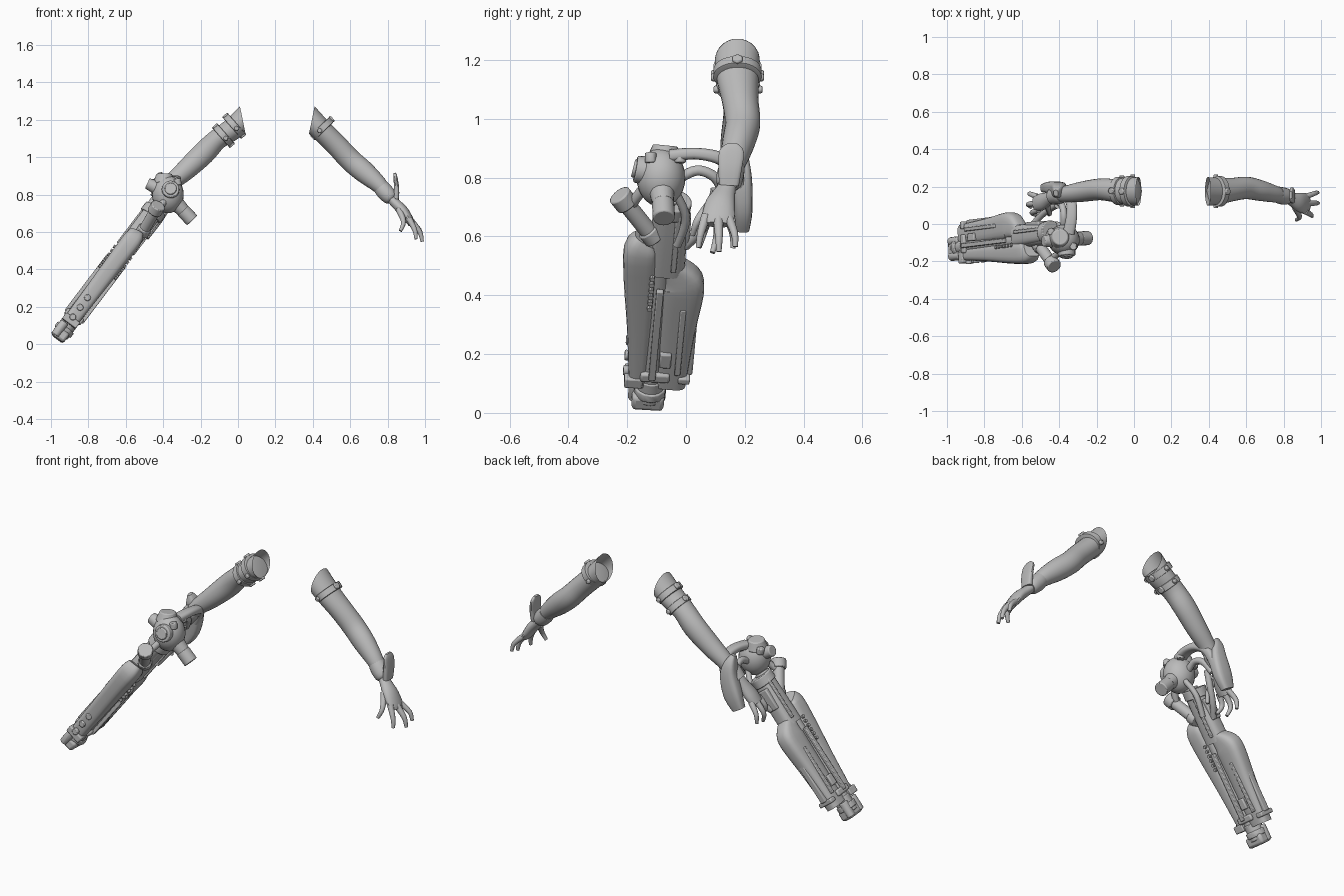
import bpy, bmesh, math
from mathutils import Vector, Matrix

grey = bpy.data.materials.new("plain grey")
grey.diffuse_color = (0.5, 0.5, 0.5, 1)


def finish(name, bm, bevel=0.0, angle=40):
    bmesh.ops.recalc_face_normals(bm, faces=bm.faces)
    me = bpy.data.meshes.new(name)
    bm.to_mesh(me)
    bm.free()
    me.materials.append(grey)
    me.polygons.foreach_set("use_smooth", [True] * len(me.polygons))
    me.set_sharp_from_angle(angle=math.radians(angle))
    ob = bpy.data.objects.new(name, me)
    bpy.context.collection.objects.link(ob)
    if bevel:
        m = ob.modifiers.new("bevel", 'BEVEL')
        m.width, m.segments = bevel, 2
    return ob


def spline(rows, n):
    """Catmull-Rom through rows of numbers."""
    rows = [Vector(r) for r in rows]
    out = []
    for i in range(len(rows) - 1):
        a, b = rows[max(i - 1, 0)], rows[i]
        c, d = rows[i + 1], rows[min(i + 2, len(rows) - 1)]
        for k in range(n):
            t = k / n
            out.append(0.5 * (2 * b + (c - a) * t + (2 * a - 5 * b + 4 * c - d) * t * t
                              + (3 * b - a - 3 * c + d) * t ** 3))
    return out + [rows[-1]]


def loft(name, rows, sides=16, steps=4, ref=(0, 1, 0), power=1.0, caps=True, cut=None, angle=40):
    """Skin rows of (x, y, z, half width along ref, half thickness)."""
    rows = spline(rows, steps)
    pts = [Vector(r[:3]) for r in rows]
    bm = bmesh.new()
    rings = []
    for i, p in enumerate(pts):
        t = (pts[min(i + 1, len(pts) - 1)] - pts[max(i - 1, 0)]).normalized()
        s = Vector(ref)
        s = (s - t * s.dot(t)).normalized()
        w = t.cross(s)
        ring = []
        for k in range(sides):
            a = 2 * math.pi * (k + 0.5) / sides
            c, q = math.cos(a), math.sin(a)
            c = math.copysign(abs(c) ** power, c)
            q = math.copysign(abs(q) ** power, q)
            ring.append(bm.verts.new(p + s * c * rows[i][3] + w * q * rows[i][4]))
        rings.append(ring)
    for a, b in zip(rings, rings[1:]):
        for k in range(sides):
            bm.faces.new((a[k], a[k - 1], b[k - 1], b[k]))
    if caps:
        bm.faces.new(rings[0])
        bm.faces.new(rings[-1])
    if cut:
        bmesh.ops.bisect_plane(bm, geom=bm.verts[:] + bm.edges[:] + bm.faces[:],
                               plane_co=cut[0], plane_no=cut[1], clear_outer=True)
    return finish(name, bm, angle=angle)


def rod(name, a, b, r, r2=None, sides=20, bevel=0.005):
    a, b = Vector(a), Vector(b)
    bm = bmesh.new()
    rot = (b - a).to_track_quat('Z', 'Y').to_matrix().to_4x4()
    bmesh.ops.create_cone(bm, cap_ends=True, segments=sides, radius1=r, radius2=r if r2 is None else r2,
                          depth=(b - a).length, matrix=Matrix.Translation((a + b) / 2) @ rot)
    return finish(name, bm, bevel)


def tube(name, pts, r, ref=(1, 0, 0), tip=None):
    n = len(pts) - 1
    rr = [r + ((tip if tip else r) - r) * i / n for i in range(n + 1)]
    return loft(name, [(*p, q, q) for p, q in zip(pts, rr)], 12, 4, ref)


def ball(name, c, s):
    bm = bmesh.new()
    bmesh.ops.create_uvsphere(bm, u_segments=24, v_segments=14, radius=1,
                              matrix=Matrix.Translation(c) @ Matrix.Diagonal((*s, 1)))
    return finish(name, bm)


# gun frame: u runs back from the muzzle, v across (towards +y), w outwards
MUZZLE = Vector((-0.95, -0.125, 0.05))
U = Vector((0.53, 0.065, 0.70)).normalized()
V = (Vector((0, 1, 0)) - U * U.y).normalized()
W = V.cross(U) * (1 if V.cross(U).z > 0 else -1)
if W.z < 0:
    W = -W


def G(u, v, w):
    return MUZZLE + U * u + V * v + W * w


def gbox(name, u, v, w, bevel=0.006):
    """Box in the gun frame from (min, max) pairs."""
    bm = bmesh.new()
    c = G(sum(u) / 2, sum(v) / 2, sum(w) / 2)
    m = Matrix((U * (u[1] - u[0]), V * (v[1] - v[0]), W * (w[1] - w[0]))).transposed().to_4x4()
    bmesh.ops.create_cube(bm, size=1, matrix=Matrix.Translation(c) @ m)
    return finish(name, bm, bevel)


def gshell(name, rows, power=0.6):
    return loft(name, [(*G(u, v, w), rv, rw) for u, v, w, rv, rw in rows], 20, 3, V, power)


# arms with open, slanted sleeve ends
loft("left_arm", [(0.36, 0.175, 1.23, .078, .066), (0.44, 0.175, 1.15, .073, .060),
                  (0.53, 0.185, 1.06, .062, .059), (0.60, 0.193, 0.985, .060, .060),
                  (0.67, 0.180, 0.925, .056, .059), (0.74, 0.163, 0.865, .047, .048),
                  (0.79, 0.150, 0.815, .037, .036)], 24, cut=((.395, 0, 1.2), (-.98, 0, .2)), caps=False)
loft("right_arm", [(0.06, 0.175, 1.23, .078, .066), (-0.03, 0.175, 1.15, .073, .060),
                   (-0.11, 0.180, 1.095, .062, .056), (-0.185, 0.185, 1.02, .058, .062),
                   (-0.28, 0.172, 0.93, .054, .055), (-0.36, 0.160, 0.86, .045, .044),
                   (-0.42, 0.150, 0.79, .035, .034)], 24, cut=((.025, 0, 1.2), (.98, 0, .2)), caps=False)


# sleeve bands with studs
def band(name, c, d, r):
    c, d = Vector(c), Vector(d).normalized()
    prof = [(-.018, 0), (-.016, .006), (.016, .006), (.018, 0)]
    loft(name, [(*(c + d * t), r[0] + e, r[1] + e) for t, e in prof], 24, 1)
    out = d.cross(Vector((0, 1, 0))).normalized()
    for s in (-1, 1):
        p = c + Vector((0, s * (r[0] - .004), 0)) - out * .02
        rod(name + "_stud", p, p + Vector((0, s * .018, 0)), .013, sides=12)
        p = c + out * s * r[1]
        rod(name + "_buckle", p, p + out * s * .014, .02, sides=6)


band("left_sleeve_band", (0.452, .175, 1.155), (.7, 0, -.71), (.076, .062))
band("right_upper_band", (-0.02, .175, 1.168), (.75, 0, .66), (.076, .064))
band("right_lower_band", (-0.078, .177, 1.115), (.75, 0, .66), (.069, .059))

# left cuff, forearm fin and hand
loft("left_cuff", [(.765, .158, .84, .043, .043), (.785, .152, .815, .046, .046),
                   (.815, .146, .785, .044, .042), (.825, .144, .775, .034, .032)], 20, 2)
loft("left_forearm_fin", [(.838, .155, .915, .020, .007), (.842, .155, .89, .042, .011),
                          (.848, .15, .83, .040, .014), (.845, .146, .775, .034, .016)], 16, 3, power=.6)
loft("left_palm", [(.80, .148, .80, .030, .026), (.835, .136, .76, .034, .026),
                   (.88, .118, .715, .050, .029), (.915, .11, .665, .056, .024),
                   (.93, .108, .64, .046, .018)], 16)
for n, pts, r in (("index", [(.915, .068, .67), (.945, .05, .61), (.952, .042, .562)], .017),
                  ("middle", [(.925, .11, .66), (.972, .112, .60), (.985, .112, .548)], .018),
                  ("little", [(.92, .147, .66), (.97, .165, .61), (.983, .168, .565)], .016),
                  ("thumb", [(.86, .09, .72), (.885, .04, .655), (.868, .022, .605)], .018)):
    tube("left_" + n + "_finger", pts, r, tip=.009)

# right cuff, gauntlet and hand
loft("right_cuff", [(-.385, .157, .84, .041, .041), (-.40, .154, .82, .046, .046),
                    (-.435, .148, .775, .044, .042)], 20, 2)
loft("right_gauntlet", [(-.418, .165, .915, .016, .012), (-.408, .175, .87, .035, .03),
                        (-.405, .188, .80, .036, .045), (-.435, .195, .70, .032, .05),
                        (-.47, .192, .63, .024, .035)], 16, 3, power=.55)
loft("right_palm", [(-.42, .15, .80, .030, .028), (-.455, .135, .745, .036, .03),
                    (-.495, .118, .69, .046, .03), (-.525, .11, .65, .042, .024)], 16)
for n, pts in (("index", [(-.51, .075, .67), (-.545, .06, .615), (-.52, .045, .565)]),
               ("middle", [(-.52, .11, .66), (-.565, .105, .60), (-.55, .09, .545)]),
               ("little", [(-.515, .145, .66), (-.555, .16, .61), (-.56, .16, .56)]),
               ("thumb", [(-.465, .10, .72), (-.45, .06, .665), (-.455, .05, .60)])):
    tube("right_" + n + "_finger", pts, .017, tip=.009)

# barrel core and the two tapered shells
rod("barrel_core", G(0, 0, 0), G(.86, -.005, 0), .042)
gshell("front_shell", [(.07, -.045, 0, .030, .040), (.30, -.055, 0, .043, .045),
                       (.50, -.068, 0, .056, .050), (.63, -.075, 0, .058, .052), (.67, -.062, .005, .042, .04)])
gshell("back_shell", [(.07, .062, 0, .056, .040), (.30, .070, 0, .064, .046),
                      (.47, .078, 0, .074, .052), (.52, .07, 0, .066, .05), (.58, .035, 0, .032, .042)])
gshell("upper_receiver", [(.55, .02, 0, .06, .048), (.70, .02, 0, .055, .05), (.84, .015, 0, .045, .05)])

# rails, seams and rows of studs on both faces
for s in (-1, 1):
    gbox("long_rail", (.12, .50), (-.012, .012), (s * .052 - .010, s * .052 + .010), .004)
    gbox("side_rail", (.14, .42), (.075, .095), (s * .043 - .010, s * .043 + .010), .004)
    gbox("receiver_rail", (.58, .82), (.03, .048), (s * .05 - .008, s * .05 + .008), .004)
    for i in range(6):
        p = G(.42 + .026 * i, -.03, s * .046)
        rod("rail_stud", p, p + W * s * .014, .009, sides=8, bevel=0)
gbox("back_spine", (.12, .40), (.11, .138), (-.018, .018))
for i in range(4):
    p = G(.11 + .065 * i, -.075, .004)
    rod("front_bolt", p, p - V * .022, .018, sides=12)

# clamps round the muzzle end
gbox("wide_clamp", (.105, .14), (-.04, .06), (-.054, .054), .008)
gbox("back_clamp", (.10, .125), (.09, .13), (-.047, .047), .006)
gbox("front_clamp", (.07, .11), (-.092, -.03), (-.046, .046), .006)
gbox("clamp_block", (.17, .23), (.02, .06), (-.056, .056), .006)

# muzzle
rod("muzzle_neck", G(.0, 0, 0), G(.09, 0, 0), .046)
rod("muzzle_ring", G(.018, 0, 0), G(.05, 0, 0), .054, sides=12)
gbox("muzzle_block", (-.028, .03), (-.06, .05), (-.040, .040), .014)
for s in (-1, 1):
    rod("muzzle_lug", G(-.02, s * .04 - .008, .022), G(.065, s * .04 - .008, .022), .024, sides=12)

# hub with knobs
hub = Vector((-.375, -.085, .80))
ball("hub_body", hub, (.085, .083, .10))
rod("hub_cap", hub + Vector((-.02, .01, .06)), hub + Vector((-.02, .015, .11)), .06, .042)
rod("hub_front_boss", (-.365, -.09, .815), (-.36, -.172, .83), .052, .046)
rod("hub_front_lens", (-.36, -.16, .828), (-.36, -.18, .833), .032)
rod("side_knob_neck", (-.36, -.085, .785), (-.28, -.077, .70), .048, .034)
rod("side_knob", (-.295, -.078, .715), (-.245, -.075, .662), .038)
rod("rear_knob", (-.40, -.09, .82), (-.485, -.09, .86), .04, .03)
rod("hub_collar", G(.80, .015, 0), G(.85, .02, 0), .064)
for x, y in ((-.44, -.04), (-.33, -.02), (-.32, -.12)):
    rod("hub_bolt", (x, y, .85), (x - .005, y, .885), .02, sides=12)

# angled handle and its struts
a, b = Vector((-.43, -.222, .735)), Vector((-.515, -.105, .59))
rod("handle_bar", a, b, .030)
rod("handle_cap", a + (a - b) * .05, a + (b - a) * .20, .040)
rod("handle_foot", a + (b - a) * .78, b, .037)
tube("handle_strut", [(-.39, -.14, .77), (-.42, -.17, .73), (-.45, -.19, .70)], .018)
tube("lower_strut", [(-.37, -.03, .74), (-.42, -.0, .66), (-.49, -.03, .57)], .015)

# bracket joining the hub to the forearm
loft("upper_bracket", [(-.35, -.05, .875, .032, .022), (-.335, .03, .882, .030, .020),
                       (-.335, .11, .868, .028, .022), (-.365, .165, .83, .032, .025),
                       (-.40, .18, .76, .030, .025)], 16, 4, (1, 0, 0), .7)
tube("inner_bracket", [(-.38, -.02, .80), (-.375, .04, .825), (-.385, .10, .80), (-.42, .13, .74)], .018)
tube("trigger_loop", [(-.41, .10, .76), (-.44, .085, .69), (-.49, .05, .62), (-.54, .0, .57)], .017)
gbox("grip_plate", (.66, .78), (.05, .085), (-.03, .035))
